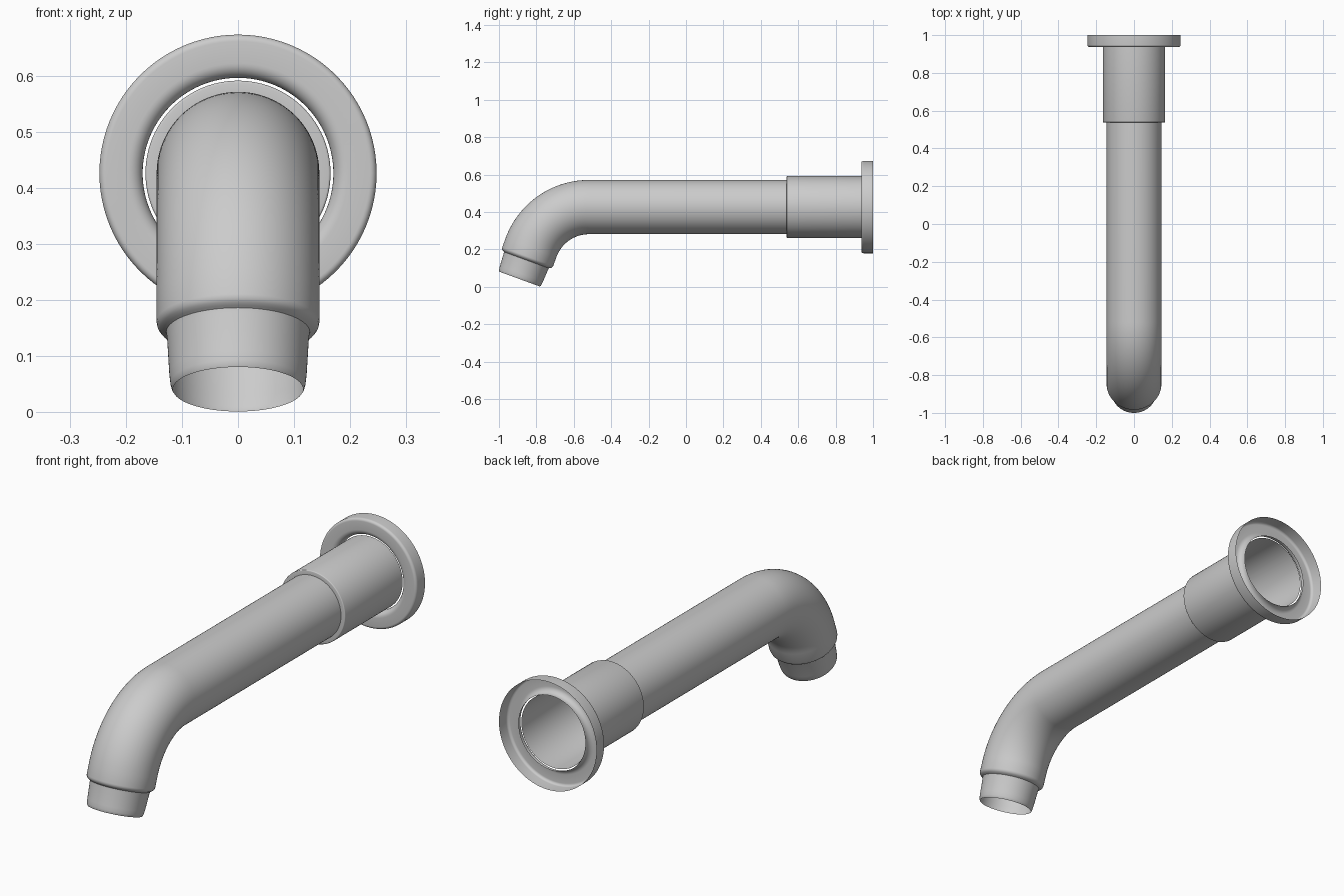
import bpy, bmesh
from math import sin, cos, pi, radians

if "Cube" in bpy.data.objects:
    bpy.data.objects.remove(bpy.data.objects["Cube"])

AXIS_Z = 0.426   # height of the straight pipe axis
SEG = 96


def sweep(name, rings):
    """Skin circular rings (y, z, downward bend angle, radius) into an open shell."""
    bm = bmesh.new()
    loops = []
    for y, z, a, r in rings:
        loops.append([bm.verts.new((r * cos(t), y - r * sin(t) * sin(a), z + r * sin(t) * cos(a)))
                      for t in (2 * pi * i / SEG for i in range(SEG))])
    for lo, hi in zip(loops, loops[1:]):
        for i in range(SEG):
            j = (i + 1) % SEG
            bm.faces.new((lo[i], lo[j], hi[j], hi[i]))
    bmesh.ops.recalc_face_normals(bm, faces=bm.faces)
    me = bpy.data.meshes.new(name)
    bm.to_mesh(me)
    bm.free()
    ob = bpy.data.objects.new(name, me)
    bpy.context.collection.objects.link(ob)
    bpy.ops.object.select_all(action='DESELECT')
    ob.select_set(True)
    bpy.context.view_layer.objects.active = ob
    bpy.ops.object.shade_smooth_by_angle(angle=radians(35))
    return ob


def lathe(name, profile):
    """Revolve (y, radius) points about the pipe axis."""
    return sweep(name, [(y, AXIS_Z, 0, r) for y, r in profile])


def arc(cy, cr, rad, a0, a1, n=6):
    """Points of a fillet in the (y, radius) plane."""
    return [(cy + rad * cos(radians(a0 + (a1 - a0) * i / n)),
             cr + rad * sin(radians(a0 + (a1 - a0) * i / n))) for i in range(n + 1)]


# wall flange: hollow at the back, with a rolled lip around the hole
lathe("wall_flange", [(0.97, 0.17)] + arc(0.963, 0.196, 0.026, 270, 180, 8)
      + arc(0.949, 0.235, 0.012, 180, 90) + [(1.0, 0.247)])

# sleeve stepping down to the pipe
lathe("sleeve", [(0.538, 0.144)] + arc(0.542, 0.161, 0.004, 180, 90, 3) + [(0.955, 0.165)])

# spout pipe: straight run, bend, stepped shoulder and open outlet
BEND, R = radians(70), 0.33
tip_y, tip_z, tip_len = -0.89, 0.041, 0.118
dy, dz = cos(BEND), sin(BEND)
end_y, end_z = tip_y + dy * tip_len, tip_z + dz * tip_len
tail = (AXIS_Z - R * (1 - cos(BEND)) - end_z) / dz
start_y = end_y + dy * tail + R * sin(BEND)

rings = [(0.54, AXIS_Z, 0, 0.145)]
N = 28
for i in range(N + 1):
    a = BEND * i / N
    rings.append((start_y - R * sin(a), AXIS_Z - R * (1 - cos(a)), a, 0.145))
# (distance above the outlet, radius)
outlet = [(0.128, 0.145), (0.121, 0.1435), (0.115, 0.139), (0.111, 0.133), (0.108, 0.128),
          (0.100, 0.1265), (0.03, 0.1225), (0.012, 0.1205), (0.004, 0.1185), (0.0, 0.116)]
for d, r in outlet:
    rings.append((tip_y + dy * d, tip_z + dz * d, BEND, r))
sweep("spout_pipe", rings)
